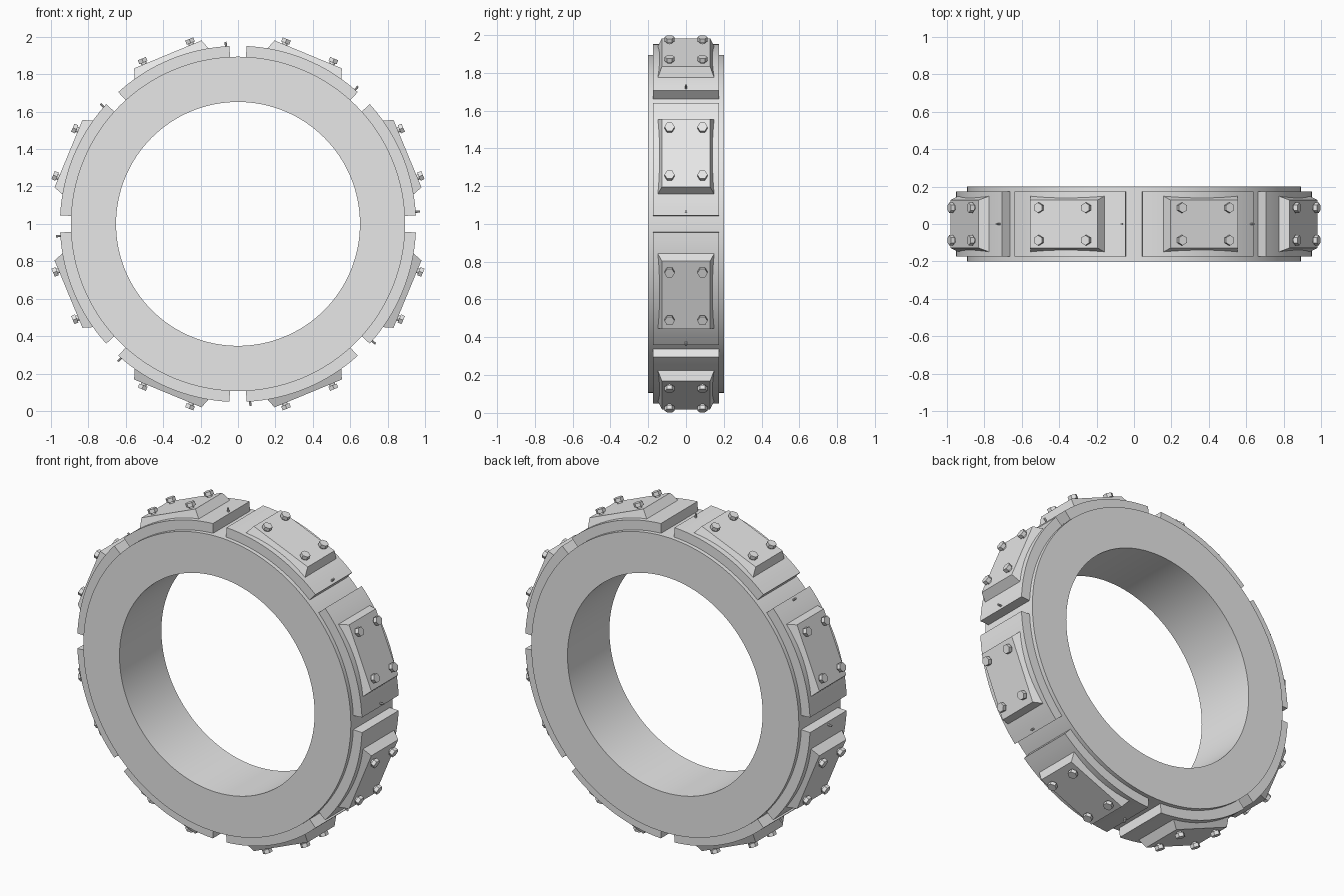
import bpy, bmesh, math
from mathutils import Matrix, Vector

cube = bpy.data.objects.get("Cube")
if cube:
    bpy.data.objects.remove(cube, do_unlink=True)

CENTRE = Matrix.Translation((0, 0, 1.0))
COUNT = 8

grey = bpy.data.materials.new("plain grey")
grey.use_nodes = True
COLOUR = (0.8, 0.8, 0.8, 1)
grey.diffuse_color = COLOUR
grey.node_tree.nodes["Principled BSDF"].inputs["Base Color"].default_value = COLOUR


def to_mesh(bm, name):
    bmesh.ops.recalc_face_normals(bm, faces=bm.faces)
    mesh = bpy.data.meshes.new(name)
    bm.to_mesh(mesh)
    bm.free()
    mesh.materials.append(grey)
    return mesh


def place(mesh, name, matrix, smooth=False):
    ob = bpy.data.objects.new(name, mesh)
    bpy.context.collection.objects.link(ob)
    ob.matrix_world = matrix
    if smooth:
        bpy.ops.object.select_all(action='DESELECT')
        ob.select_set(True)
        bpy.context.view_layer.objects.active = ob
        bpy.ops.object.shade_smooth_by_angle(angle=math.radians(30))
    return ob


def arc_band(inner, outer, half_width, start, end, steps, closed=False):
    """Rectangular section swept around the y axis; angle 0 is straight up."""
    bm = bmesh.new()
    section = [(inner, -half_width), (outer, -half_width),
               (outer, half_width), (inner, half_width)]
    rows = []
    for i in range(steps if closed else steps + 1):
        a = start + (end - start) * i / steps
        rows.append([bm.verts.new((r * math.sin(a), y, r * math.cos(a)))
                     for r, y in section])
    pairs = list(zip(rows, rows[1:]))
    if closed:
        pairs.append((rows[-1], rows[0]))
    else:
        bm.faces.new(rows[0])
        bm.faces.new(rows[-1])
    for p, q in pairs:
        for k in range(4):
            n = (k + 1) % 4
            bm.faces.new((p[k], p[n], q[n], q[k]))
    return bm


def add_cylinder(bm, sides, radius, low, high, x, y, turn=0):
    m = Matrix.Translation((x, y, (low + high) / 2)) @ Matrix.Rotation(turn, 4, 'Z')
    bmesh.ops.create_cone(bm, cap_ends=True, segments=sides, radius1=radius,
                          radius2=radius, depth=high - low, matrix=m)


# Main ring
ring = to_mesh(arc_band(0.652, 0.894, 0.2, 0, math.tau, 128, True), "ring")
place(ring, "ring", CENTRE, True)

# Curved shoe
half = math.radians(19.75)
shoe = to_mesh(arc_band(0.88, 0.952, 0.175, -half, half, 16), "shoe")

# Tapered pad with a flat top
bm = bmesh.new()
bmesh.ops.create_cube(bm, size=2)
for v in bm.verts:
    top = v.co.z > 0
    size = Vector((0.195, 0.128, 0)) if top else Vector((0.217, 0.153, 0))
    v.co = (v.co.x * size.x, v.co.y * size.y, 0.981 if top else 0.917)
pad = to_mesh(bm, "pad")

# Four hexagonal bolts on short necks
bm = bmesh.new()
for sx in (-1, 1):
    for sy in (-1, 1):
        add_cylinder(bm, 6, 0.027, 0.99, 1.013, sx * 0.137, sy * 0.087)
        add_cylinder(bm, 12, 0.015, 0.97, 0.995, sx * 0.137, sy * 0.087)
bolts = to_mesh(bm, "bolts")

# Small pin near one end of the shoe
bm = bmesh.new()
add_cylinder(bm, 10, 0.006, 0.94, 0.976, 0, 0)
pin = to_mesh(bm, "pin")

# Repeat the set around the ring
for i in range(COUNT):
    angle = math.tau * (i + 0.5) / COUNT
    m = CENTRE @ Matrix.Rotation(angle, 4, 'Y')
    place(shoe, f"shoe_{i + 1}", m, i == 0)
    place(pad, f"pad_{i + 1}", m)
    place(bolts, f"bolts_{i + 1}", m)
    place(pin, f"pin_{i + 1}", m @ Matrix.Rotation(math.radians(18.6), 4, 'Y'))
